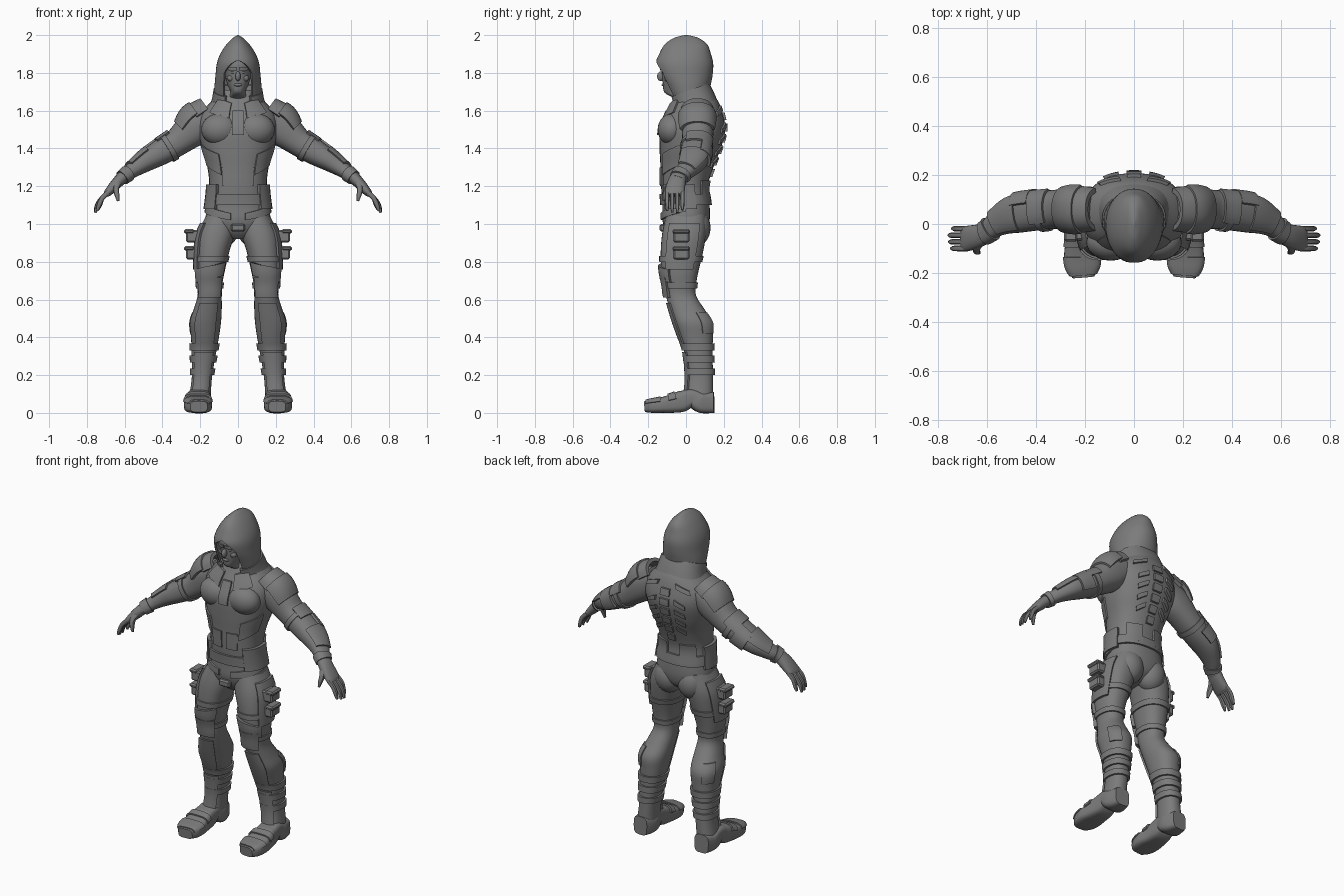
import bpy, bmesh, math
from mathutils import Vector, Matrix

cube = bpy.data.objects.get("Cube")
if cube:
    bpy.data.objects.remove(cube, do_unlink=True)

grey = bpy.data.materials.new("matte grey")
grey.use_nodes = True
tone = (0.2, 0.2, 0.2, 1)
grey.diffuse_color = tone
grey.node_tree.nodes["Principled BSDF"].inputs["Base Color"].default_value = tone


def finish(name, bm, mirror=False, angle=35):
    bmesh.ops.recalc_face_normals(bm, faces=bm.faces)
    me = bpy.data.meshes.new(name)
    bm.to_mesh(me)
    bm.free()
    me.materials.append(grey)
    ob = bpy.data.objects.new(name, me)
    bpy.context.collection.objects.link(ob)
    bpy.ops.object.select_all(action='DESELECT')
    ob.select_set(True)
    bpy.context.view_layer.objects.active = ob
    bpy.ops.object.shade_smooth_by_angle(angle=math.radians(angle))
    if mirror:
        ob.modifiers.new("mirror", 'MIRROR')
    return ob


def spline(rows, t):
    """Smooth blend of the rows (x, y, z, radius, radius) at row number t."""
    n = len(rows)
    i = max(0, min(int(t), n - 2))
    f = t - i
    a, b, c, d = (rows[max(0, min(n - 1, i + k))] for k in (-1, 0, 1, 2))
    return [q + f * (r - p + f * (2 * p - 5 * q + 4 * r - s + f * (3 * (q - r) + s - p))) / 2
            for p, q, r, s in zip(a, b, c, d)]


def point(rows, t, deg, lift=0, power=2.3, ref=None):
    """Point on the body surface; rings lie flat, or across the path if ref is set."""
    x, y, z, ru, rv = spline(rows, t)
    u, v = Vector((1, 0, 0)), Vector((0, 1, 0))
    if ref:
        last = len(rows) - 1
        along = Vector(spline(rows, min(last, t + .05))[:3]) - Vector(spline(rows, max(0, t - .05))[:3])
        along.normalize()
        v = Vector(ref)
        v = (v - along * v.dot(along)).normalized()
        u = along.cross(v)
    c, s = math.cos(math.radians(deg)), math.sin(math.radians(deg))
    c = math.copysign(abs(c) ** (2 / power), c)
    s = math.copysign(abs(s) ** (2 / power), s)
    return Vector((x, y, z)) + u * c * (ru + lift) + v * s * (rv + lift)


def skin(name, loops, **kw):
    bm = bmesh.new()
    rings = [[bm.verts.new(p) for p in loop] for loop in loops]
    n = len(rings[0])
    for lo, hi in zip(rings, rings[1:]):
        for i in range(n):
            bm.faces.new((lo[i], lo[(i + 1) % n], hi[(i + 1) % n], hi[i]))
    bm.faces.new(rings[0])
    bm.faces.new(rings[-1])
    return finish(name, bm, **kw)


def loft(name, rows, sides=32, steps=5, mirror=False, **shape):
    count = (len(rows) - 1) * steps
    return skin(name, [[point(rows, k / steps, 360 * i / sides, **shape) for i in range(sides)]
                       for k in range(count + 1)], mirror=mirror)


def plate(name, rows, start, end, a0, a1, lift=.012, axis=2, mirror=True, thick=.02, slant=0, **shape):
    """Armour piece hugging a body surface between two positions and two angles."""
    def row_at(value):
        for i, (p, q) in enumerate(zip(rows, rows[1:])):
            if min(p[axis], q[axis]) <= value <= max(p[axis], q[axis]):
                return i + (value - p[axis]) / (q[axis] - p[axis])
        return 0
    cols = max(4, int(abs(a1 - a0) / 10))
    loops = []
    for k in range(7):
        base = start + (end - start) * k / 6
        outer, inner = [], []
        for i in range(cols + 1):
            f = i / cols
            t = row_at(base + slant * f)
            deg = a0 + (a1 - a0) * f
            outer.append(point(rows, t, deg, lift, **shape))
            inner.append(point(rows, t, deg, lift - thick, **shape))
        loops.append(outer + inner[::-1])
    return skin(name, loops, mirror=mirror)


def ball(name, at, size, mirror=True):
    bm = bmesh.new()
    bmesh.ops.create_uvsphere(bm, u_segments=24, v_segments=14, radius=1,
                              matrix=Matrix.Translation(at) @ Matrix.Diagonal((*size, 1)))
    return finish(name, bm, mirror)


def box(name, at, size, mirror=True, bevel=.008):
    bm = bmesh.new()
    bmesh.ops.create_cube(bm, size=1, matrix=Matrix.Translation(at) @ Matrix.Diagonal((*size, 1)))
    bmesh.ops.bevel(bm, geom=bm.edges[:], offset=bevel, segments=1, affect='EDGES')
    return finish(name, bm, mirror, 25)


# Torso with its muscles and suit panels
torso = [(0, -.01, .92, .04, .06), (0, 0, .96, .13, .105), (0, 0, 1.02, .17, .125),
         (0, 0, 1.1, .162, .125), (0, -.008, 1.2, .152, .124), (0, .005, 1.3, .162, .14),
         (0, .022, 1.4, .192, .162), (0, .035, 1.5, .21, .173), (0, .045, 1.58, .2, .15),
         (0, .05, 1.65, .14, .12), (0, .04, 1.71, .09, .085)]
loft("torso", torso)
ball("buttock", (.078, .05, .98), (.085, .08, .1))
ball("chest_muscle", (.095, -.075, 1.5), (.1, .075, .085))
plate("chest_clasp", torso, 1.47, 1.6, -96, -84, .012, mirror=False)
plate("collar_strap", torso, 1.56, 1.64, -80, -45, .012, slant=.03)
plate("rib_panel", torso, 1.26, 1.37, -60, -15, .008, slant=.05)
plate("belly_panel", torso, 1.2, 1.3, -86, -62, .007)
plate("belt", torso, 1.1, 1.16, 0, 360, .012, mirror=False)
plate("waist_pad", torso, 1.08, 1.21, -50, 20, .018)
plate("back_waist_pad", torso, 1.12, 1.23, 40, 78, .012)
plate("hip_strap", torso, 1.02, 1.06, -80, 0, .01, slant=.05)
box("buckle", (0, -.125, .98), (.075, .03, .04), False)
for k in range(6):
    z = 1.25 + k * .06
    plate("spine_segment", torso, z, z + .04, 84, 96, .012, mirror=False)
    if k < 4:
        plate("back_rib", torso, z + .05, z + .075, 58, 76, .011, slant=.03)
plate("shoulder_blade_strip", torso, 1.57, 1.595, 48, 74, .012, slant=.03)

# Legs
leg = [(.09, 0, 1.05, .075, .105), (.115, -.01, .95, .098, .116), (.135, -.022, .85, .088, .112),
       (.147, -.032, .75, .077, .098), (.15, -.03, .68, .067, .084), (.15, -.026, .62, .064, .08),
       (.16, .005, .55, .074, .092), (.173, .038, .48, .083, .104), (.175, .053, .4, .074, .09),
       (.18, .064, .33, .066, .076), (.19, .073, .2, .054, .07), (.2, .07, .1, .056, .074),
       (.205, .07, .04, .058, .076)]
loft("leg", leg, mirror=True)
plate("thigh_panel", leg, .76, 1.0, -40, 35, .013)
plate("thigh_strap", leg, .8, .83, 0, 360, .008)
plate("upper_knee_guard", leg, .73, .8, -140, -30, .016, slant=-.04)
plate("knee_pad", leg, .61, .72, -135, -45, .018)
plate("knee_strap", leg, .66, .69, 0, 360, .008)
plate("shin_guard", leg, .36, .58, -125, -55, .01)
plate("calf_panel", leg, .42, .53, 20, 70, .007)
for z in (.2, .265, .33):
    plate("boot_strap", leg, z, z + .035, 0, 360, .011)
plate("boot_front", leg, .12, .32, -130, -50, .01)

# Thigh pouches
for z in (.935, .845):
    box("pouch", (.24, -.025, z), (.07, .085, .065))
    box("pouch_flap", (.258, -.025, z + .026), (.055, .092, .024))

# Boots
foot = [(.208, .148, .055, .046, .055), (.205, .08, .055, .064, .055), (.208, .03, .08, .06, .046),
        (.21, -.02, .062, .062, .056), (.212, -.07, .05, .067, .05), (.212, -.13, .041, .074, .041),
        (.21, -.18, .036, .067, .036), (.207, -.217, .033, .045, .029)]
up = (0, 0, 1)
loft("boot", foot, mirror=True, power=3.6, ref=up)
plate("toe_cap", foot, -.13, -.205, 15, 165, .006, axis=1, power=3.6, ref=up)
plate("instep_strap", foot, -.05, -.09, 10, 170, .008, axis=1, power=3.6, ref=up)

# Arms with guards; angle zero points up and outwards
side = (0, 1, 0)
arm = [(.15, .06, 1.555, .075, .085), (.24, .062, 1.5, .092, .085), (.32, .06, 1.435, .075, .08),
       (.4, .052, 1.385, .069, .079), (.485, .038, 1.335, .057, .076), (.555, .005, 1.288, .042, .055),
       (.6, -.03, 1.255, .034, .042), (.63, -.045, 1.23, .031, .042)]
loft("arm", arm, mirror=True, ref=side)
plate("upper_arm_guard", arm, .33, .4, -35, 70, .011, axis=0, ref=side)
plate("elbow_pad", arm, .4, .47, 20, 120, .013, axis=0, ref=side)
plate("forearm_guard", arm, .46, .56, -50, 60, .01, axis=0, ref=side)
plate("arm_strap", arm, .355, .38, 0, 360, .008, axis=0, ref=side)
plate("wrist_cuff", arm, .585, .61, 0, 360, .009, axis=0, ref=side)
shoulder = [(.14, .06, 1.585, .1, .09), (.215, .06, 1.53, .112, .1), (.272, .06, 1.475, .087, .09)]
plate("shoulder_guard", shoulder, .141, .2, -75, 75, 0, axis=0, ref=side)
plate("outer_shoulder_guard", shoulder, .19, .271, -70, 70, .008, axis=0, ref=side)

# Hands
palm = [(.6, -.035, 1.258, .03, .04), (.64, -.05, 1.218, .03, .048),
        (.685, -.06, 1.17, .022, .052), (.7, -.06, 1.152, .014, .046)]
loft("palm", palm, sides=20, mirror=True, ref=side)
for k, reach in enumerate((-.004, .004, .006, -.008)):
    y = -.1 + k * .027
    loft("finger", [(.685, y, 1.17, .013, .012), (.718, y, 1.138, .013, .012),
                    (.74 + reach, y, 1.1, .012, .011), (.75 + reach, y, 1.066 - reach, .007, .006)],
         sides=10, steps=3, mirror=True, ref=side)
loft("thumb", [(.632, -.07, 1.225, .02, .02), (.645, -.1, 1.19, .016, .016),
               (.641, -.114, 1.155, .013, .012), (.634, -.118, 1.122, .007, .006)],
     sides=10, steps=3, mirror=True, ref=side)

# Head and face
head = [(0, .03, 1.6, .075, .075), (0, .012, 1.66, .062, .07), (0, -.038, 1.695, .04, .075),
        (0, -.037, 1.74, .057, .085), (0, -.033, 1.79, .068, .094), (0, -.03, 1.85, .07, .1),
        (0, -.02, 1.92, .05, .08)]
loft("head", head)
ball("nose", (0, -.133, 1.782), (.014, .02, .026), False)
ball("lips", (0, -.117, 1.737), (.022, .012, .009), False)
ball("cheek", (.036, -.1, 1.772), (.022, .018, .018))
ball("eye", (.026, -.118, 1.803), (.013, .008, .007))
plate("brow", head, 1.815, 1.832, -87, -52, .008)

# Hood, open at the face, and the collar round its base
hood = [(0, .035, 1.62, .1, .085), (0, .018, 1.67, .122, .1), (0, .008, 1.73, .124, .122),
        (0, -.003, 1.79, .119, .144), (0, -.008, 1.85, .112, .152), (0, -.005, 1.9, .094, .137),
        (0, 0, 1.95, .062, .113), (0, .001, 1.985, .027, .065), (0, .002, 2.0, .003, .008)]
loops = []
for k in range(49):
    t = k / 6
    gap = 37 * min(1, max(0, (1.862 - spline(hood, t)[2]) / .06)) ** .5
    angles = [-90 + gap + (360 - 2 * gap) * i / 40 for i in range(41)]
    outer = [point(hood, t, a, power=2.1) for a in angles]
    inner = [point(hood, t, a, -.012 if t < 7 else -.002, power=2.1) for a in reversed(angles)]
    loops.append(outer + inner)
skin("hood", loops)
collar = [(0, .03, 1.615, .15, .125), (0, .035, 1.66, .138, .118), (0, .035, 1.71, .13, .112)]
band = plate("collar", collar, 1.615, 1.709, -62, 242, 0, mirror=False, thick=.016)
tilt = Matrix.Translation((0, .03, 1.66)) @ Matrix.Rotation(math.radians(20), 4, 'X')
band.data.transform(tilt @ Matrix.Translation((0, -.03, -1.66)))
